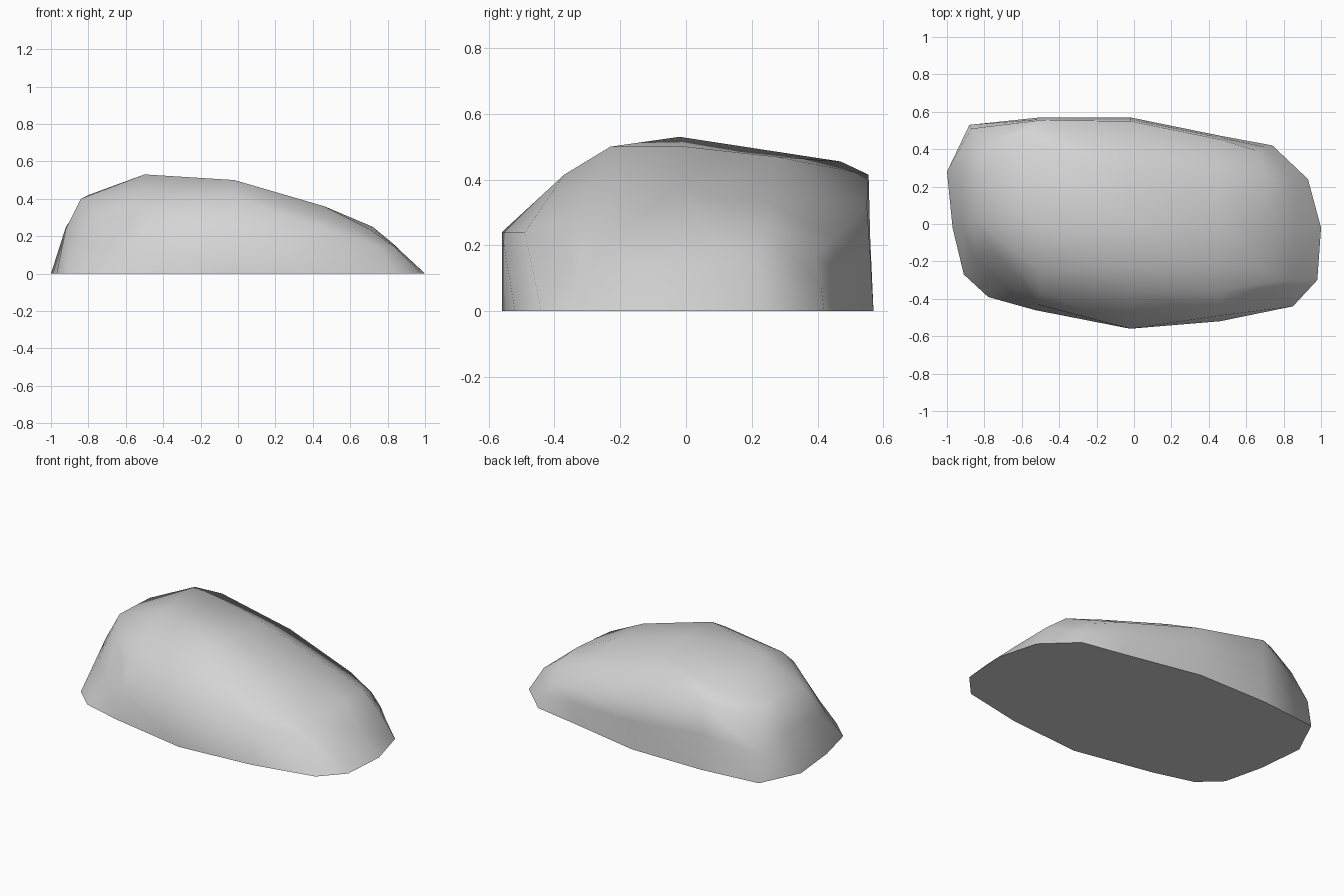
import bpy
import bmesh
import math

default_cube = bpy.data.objects.get("Cube")
if default_cube:
    bpy.data.objects.remove(default_cube, do_unlink=True)


def make_material(name, colour):
    material = bpy.data.materials.new(name)
    material.use_nodes = True
    material.diffuse_color = colour
    material.node_tree.nodes["Principled BSDF"].inputs["Base Color"].default_value = colour
    return material


# Ground outline, clockwise from the back left corner, four segments per side
outline = [(-.88, .53), (-.5, .57), (-.02, .57), (.47, .47),
           (.74, .42), (.93, .24), (1, -.02), (.98, -.3),
           (.85, -.44), (.46, -.52), (-.02, -.56), (-.53, -.46),
           (-.78, -.39), (-.91, -.27), (-.97, -.02), (-1, .28)]

# Waist and shoulder of the wall, in the same order as the outline
waist = [(-.87, .51, .17), (-.5, .56, .22), (-.02, .56, .17), (.47, .46, .12),
         (.71, .41, .08), (.84, .22, .15), (.86, -.02, .13), (.84, -.3, .14),
         (.74, -.35, .15), (.46, -.49, .24), (-.02, -.56, .24), (-.52, -.43, .18),
         (-.7, -.33, .15), (-.86, -.17, .17), (-.92, 0, .24), (-.92, .29, .25)]
shoulder = [(-.8, .45, .36), (-.5, .555, .415), (-.02, .55, .32), (.47, .45, .22),
            (.66, .39, .165), (.71, .24, .25), (.72, .05, .25), (.7, -.25, .24),
            (.62, -.33, .24), (.46, -.36, .295), (-.02, -.37, .415), (-.5, -.36, .33),
            (-.6, -.3, .3), (-.74, -.16, .33), (-.84, .02, .4), (-.8, .26, .42)]

# Crown points inside the shoulder, back row first
crown = [[(-.63, .47, .455), (-.02, .27, .47), (.46, .25, .33)],
         [(-.5, -.02, .53), (-.02, 0, .5), (.46, 0, .36)],
         [(-.5, -.25, .43), (-.02, -.23, .5), (.46, -.23, .36)]]


def build_rock(name, material):
    bm = bmesh.new()
    base = [bm.verts.new((x, y, 0)) for x, y in outline]
    middle = [bm.verts.new(point) for point in waist]
    upper = [bm.verts.new(point) for point in shoulder]
    count = len(base)

    # Walls and flat underside
    for lower_ring, upper_ring in ((base, middle), (middle, upper)):
        for i in range(count):
            j = (i + 1) % count
            bm.faces.new((lower_ring[i], lower_ring[j], upper_ring[j], upper_ring[i]))
    bm.faces.new(base)

    # Crown grid, bordered by the shoulder ring
    def crown_vertex(row, column):
        if row == 0:
            return upper[column]
        if column == 4:
            return upper[4 + row]
        if row == 4:
            return upper[12 - column]
        if column == 0:
            return upper[count - row]
        return bm.verts.new(crown[row - 1][column - 1])

    grid = [[crown_vertex(row, column) for column in range(5)] for row in range(5)]
    for near, far in zip(grid, grid[1:]):
        for c in range(4):
            bm.faces.new((near[c], near[c + 1], far[c + 1], far[c]))

    bmesh.ops.recalc_face_normals(bm, faces=bm.faces[:])
    mesh = bpy.data.meshes.new(name)
    bm.to_mesh(mesh)
    bm.free()
    mesh.materials.append(material)
    rock = bpy.data.objects.new(name, mesh)
    bpy.context.collection.objects.link(rock)
    return rock


stone = make_material("light grey stone", (.66, .66, .66, 1))
rock = build_rock("rock", stone)

# Soft shading over the rock, crisp edge around the underside
bpy.ops.object.select_all(action="DESELECT")
rock.select_set(True)
bpy.context.view_layer.objects.active = rock
bpy.ops.object.shade_smooth_by_angle(angle=math.radians(70))
